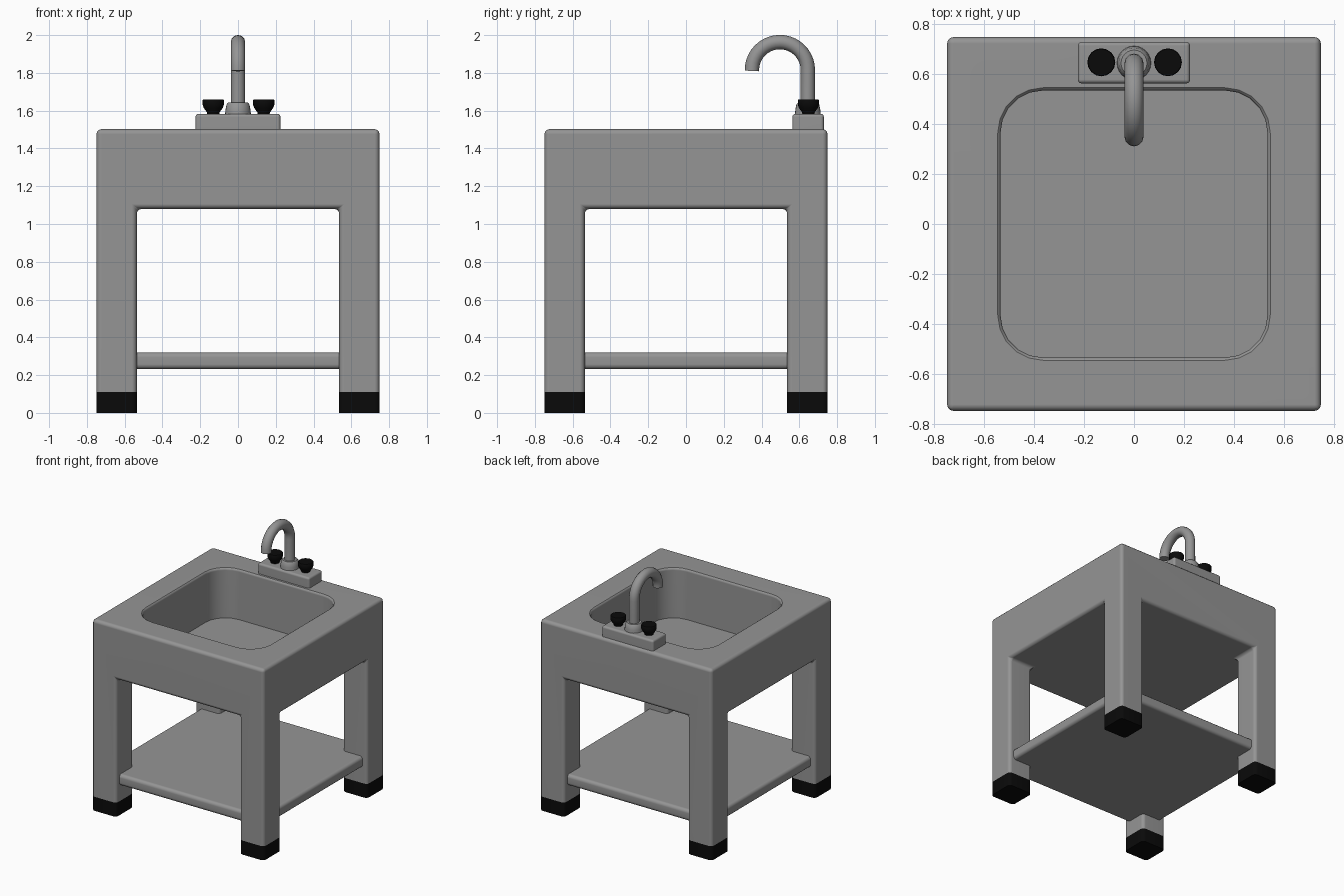
import bpy, bmesh, math

if "Cube" in bpy.data.objects:
    bpy.data.objects.remove(bpy.data.objects["Cube"])

black = bpy.data.materials.new("black_rubber")
black.diffuse_color = (0.003, 0.003, 0.003, 1)
black.use_nodes = True
black.node_tree.nodes["Principled BSDF"].inputs["Base Color"].default_value = black.diffuse_color
steel = bpy.data.materials.new("dark_steel")
steel.diffuse_color = (0.3, 0.3, 0.3, 1)
steel.use_nodes = True
steel.node_tree.nodes["Principled BSDF"].inputs["Base Color"].default_value = steel.diffuse_color


def finish(name, bm, mat=steel, weighted=False):
    bmesh.ops.recalc_face_normals(bm, faces=bm.faces)
    me = bpy.data.meshes.new(name)
    bm.to_mesh(me)
    bm.free()
    ob = bpy.data.objects.new(name, me)
    bpy.context.collection.objects.link(ob)
    me.materials.append(mat)
    smooth(ob, weighted)
    return ob


def smooth(ob, weighted=False):
    bpy.ops.object.select_all(action='DESELECT')
    ob.select_set(True)
    bpy.context.view_layer.objects.active = ob
    bpy.ops.object.shade_smooth_by_angle(angle=math.radians(38))
    if weighted:
        ob.modifiers.new("normals", 'WEIGHTED_NORMAL').keep_sharp = True


def bevel(bm, width, keep):
    bm.normal_update()
    edges = [e for e in bm.edges if e.calc_face_angle(0) > 0.5 and keep(e)]
    bmesh.ops.bevel(bm, geom=edges, offset=width, segments=3, profile=0.5, affect='EDGES')


def lattice(xs, ys, zs, solid=lambda i, j, k: True):
    """Outer skin of the solid cells in a box lattice, coplanar faces merged."""
    bm = bmesh.new()
    cells = {(i, j, k) for i in range(len(xs) - 1) for j in range(len(ys) - 1)
             for k in range(len(zs) - 1) if solid(i, j, k)}
    for c in cells:
        for ax in range(3):
            for side in (0, 1):
                n = list(c)
                n[ax] += 2 * side - 1
                if tuple(n) in cells:
                    continue
                quad = []
                for a, b in ((0, 0), (1, 0), (1, 1), (0, 1)):
                    p = list(c)
                    p[ax] += side
                    p[(ax + 1) % 3] += a
                    p[(ax + 2) % 3] += b
                    quad.append(bm.verts.new((xs[p[0]], ys[p[1]], zs[p[2]])))
                bm.faces.new(quad)
    bmesh.ops.remove_doubles(bm, verts=bm.verts, dist=1e-5)
    bmesh.ops.recalc_face_normals(bm, faces=bm.faces)
    bmesh.ops.dissolve_limit(bm, angle_limit=0.02, verts=bm.verts, edges=bm.edges)
    return bm


def loft(rings):
    bm = bmesh.new()
    loops = [[bm.verts.new(p) for p in r] for r in rings]
    n = len(loops[0])
    for a, b in zip(loops, loops[1:]):
        for i in range(n):
            bm.faces.new((a[i], a[(i + 1) % n], b[(i + 1) % n], b[i]))
    bm.faces.new(loops[0])
    bm.faces.new(loops[-1])
    return bm


def rounded_square(half, r, z, steps=5):
    pts = []
    for q, (sx, sy) in enumerate(((1, 1), (-1, 1), (-1, -1), (1, -1))):
        for s in range(steps + 1):
            a = math.pi / 2 * (q + s / steps)
            pts.append((sx * (half - r) + r * math.cos(a),
                        sy * (half - r) + r * math.sin(a), z))
    return pts


def lathe(x, y, profile, n=24):
    return loft([[(x + r * math.cos(2 * math.pi * i / n),
                   y + r * math.sin(2 * math.pi * i / n), z) for i in range(n)]
                 for r, z in profile])


# Cabinet block with four legs
O, I, FOOT = 0.749, 0.536, 0.11
grid = [-O, -I, I, O]
bm = lattice(grid, grid, [FOOT, 1.08, 1.502],
             lambda i, j, k: k == 1 or (i != 1 and j != 1))
bevel(bm, 0.026, lambda e: max(v.co.z for v in e.verts) > FOOT + 0.01)
body = finish("sink_body", bm)

# Basin cut with a softened rim
basin = finish("basin_cutter", loft([
    rounded_square(0.535, 0.17, 1.11), rounded_square(0.535, 0.17, 1.485),
    rounded_square(0.538, 0.173, 1.496), rounded_square(0.546, 0.181, 1.502),
    rounded_square(0.546, 0.181, 1.6)]))
basin.hide_render = True
mod = body.modifiers.new("basin", 'BOOLEAN')
mod.operation = 'DIFFERENCE'
mod.object = basin
bpy.context.view_layer.objects.active = body
bpy.ops.object.modifier_apply(modifier=mod.name)
bpy.data.objects.remove(basin)
smooth(body, True)

# Rubber feet
for sx in (-1, 1):
    for sy in (-1, 1):
        bm = lattice(sorted((sx * I, sx * O)), sorted((sy * I, sy * O)), [0, FOOT])
        bevel(bm, 0.026, lambda e: abs(e.verts[0].co.z - e.verts[1].co.z) > 0.05)
        side = ("front" if sy < 0 else "back") + ("_left" if sx < 0 else "_right")
        finish(side + "_foot", bm, black)

# Lower shelf
bm = lattice([-0.71, 0.71], [-0.71, 0.71], [0.232, 0.32])
bevel(bm, 0.025, lambda e: True)
finish("shelf", bm, weighted=True)

# Tap base plate and collar
Y = 0.645
bm = lattice([-0.225, 0.225], [0.563, 0.73], [1.49, 1.583])
bevel(bm, 0.016, lambda e: max(v.co.z for v in e.verts) > 1.5)
finish("tap_base", bm, weighted=True)
finish("tap_collar", lathe(0, Y, [(0.069, 1.575), (0.066, 1.605), (0.061, 1.632),
                                  (0.052, 1.643)]))

# Gooseneck spout
R, CZ = 0.148, 1.815
path = [(0, Y, 1.6), (0, Y, 1.7)]
path += [(0, Y - R + R * math.cos(a), CZ + R * math.sin(a))
         for a in (math.pi * 1.01 * i / 20 for i in range(21))]
cu = bpy.data.curves.new("spout", 'CURVE')
cu.dimensions = '3D'
cu.bevel_depth = 0.038
cu.bevel_resolution = 4
cu.use_fill_caps = True
cu.materials.append(steel)
sp = cu.splines.new('POLY')
sp.points.add(len(path) - 1)
for p, co in zip(sp.points, path):
    p.co = (*co, 1)
sp.use_smooth = True
bpy.context.collection.objects.link(bpy.data.objects.new("spout", cu))

# Tap handles
for side, x in (("left", -0.131), ("right", 0.136)):
    finish(side + "_handle", lathe(x, 0.648, [
        (0.03, 1.575), (0.034, 1.592), (0.05, 1.614), (0.056, 1.63),
        (0.056, 1.656), (0.053, 1.66)], 16), black)
